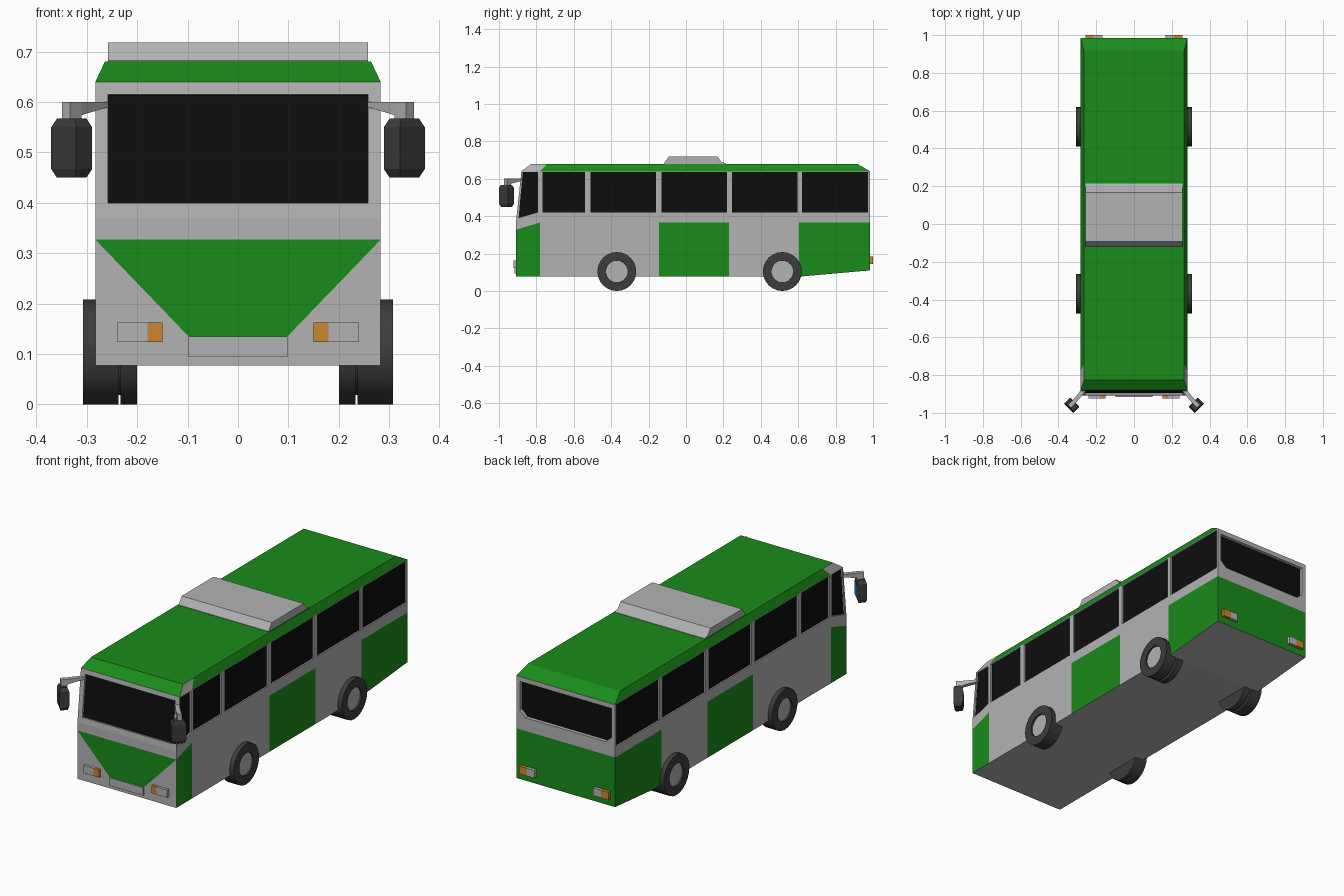
import bpy, bmesh, math
from mathutils import Vector as V

if "Cube" in bpy.data.objects:
    bpy.data.objects.remove(bpy.data.objects["Cube"])


def mat(name, rgb):
    m = bpy.data.materials.new(name)
    m.diffuse_color = (*rgb, 1)
    m.use_nodes = True
    m.node_tree.nodes["Principled BSDF"].inputs["Base Color"].default_value = m.diffuse_color
    return m


GREEN = mat("green", (0.01, 0.26, 0.01))
BLACK = mat("black", (0.004, 0.004, 0.004))
DARK = mat("dark", (0.045, 0.045, 0.045))
GREY = mat("grey", (0.45, 0.45, 0.45))
ORANGE = mat("orange", (0.6, 0.24, 0.03))
BLUE = mat("blue", (0.02, 0.2, 0.5))


def make(name, bm, *mats):
    bmesh.ops.recalc_face_normals(bm, faces=bm.faces)
    me = bpy.data.meshes.new(name)
    bm.to_mesh(me)
    bm.free()
    for m in mats:
        me.materials.append(m)
    ob = bpy.data.objects.new(name, me)
    bpy.context.collection.objects.link(ob)
    return ob


def loft(bm, rings):
    """Closed tube through rings of equal length, capped at both ends."""
    rs = [[bm.verts.new(p) for p in r] for r in rings]
    for a, b in zip(rs, rs[1:]):
        for i in range(len(a)):
            j = (i + 1) % len(a)
            bm.faces.new((a[i], a[j], b[j], b[i]))
    bm.faces.new(rs[0])
    bm.faces.new(rs[-1])


def prism(bm, pts, n, a, b):
    loft(bm, [[V(p) + V(n) * a for p in pts], [V(p) + V(n) * b for p in pts]])


def box(name, x0, x1, y0, y1, z0, z1, m):
    bm = bmesh.new()
    prism(bm, [(x0, y0, z0), (x1, y0, z0), (x1, y0, z1), (x0, y0, z1)], (0, 1, 0), 0, y1 - y0)
    return make(name, bm, m)


W, FY, RY = 0.283, -0.909, 0.984

# Body shell: side profile extruded across, roof drawn in to a chamfer
bm = bmesh.new()
profile = [(FY, .077), (FY, .37), (-.88, .64), (RY, .64), (RY, .11), (.61, .077)]
prism(bm, [(-W, y, z) for y, z in profile], (1, 0, 0), 0, 2 * W)
bmesh.ops.recalc_face_normals(bm, faces=bm.faces)
top = [f for f in bm.faces if f.normal.z > .9]
roof = bmesh.ops.extrude_discrete_faces(bm, faces=top)["faces"][0]
for v in roof.verts:
    v.co = (math.copysign(.264, v.co.x), -.825 if v.co.y < 0 else .915, .68)
bm.normal_update()


def cut(co, no, keep):
    """Slice only the faces for which keep(normal, centre) holds."""
    bm.normal_update()
    fs = [f for f in bm.faces if keep(f.normal, f.calc_center_bounds())]
    geom = {g for f in fs for g in (*f.verts, *f.edges)}
    bmesh.ops.bisect_plane(bm, geom=list(geom) + fs, dist=1e-4, plane_co=co, plane_no=V(no).normalized())


def side(n, c):
    return abs(n.x) > .95


def nose(n, c):
    return n.y < -.95 and c.z < .37


# Paint lines on the sides, tail, nose and roof edge
for y in (-.78, -.145, .23, .605):
    cut((0, y, 0), (0, 1, 0), side)
cut((0, 0, .367), (0, 0, 1), lambda n, c: (side(n, c) and c.y > -.78) or n.y > .95)
cut((0, FY, .327), (0, -.04, .129), lambda n, c: side(n, c) and c.y < -.78)
cut((0, 0, .327), (0, 0, 1), nose)
cut((0, 0, .135), (0, 0, 1), lambda n, c: nose(n, c) and c.z < .327)
for s in (1, -1):
    cut((s * .098, 0, .135), (s * .192, 0, -.185), lambda n, c: nose(n, c) and .135 < c.z < .327)
cut((0, -.78, .64), (0, 1, -1), lambda n, c: c.z > .65 and abs(n.x) > .5)

bm.normal_update()
for f in bm.faces:
    n, c = f.normal, f.calc_center_bounds()
    if c.z > .645:
        green = abs(n.x) < .5 or c.y > -.7
    elif side(n, c):
        green = c.z < .3 and (c.y < -.78 or -.145 < c.y < .23 or c.y > .605)
    elif nose(n, c):
        green = abs(c.x) < .05 and .135 < c.z < .327
    else:
        green = n.y > .95 and c.z < .3
    f.material_index = int(green)
body = make("body", bm, GREY, GREEN)

# Window openings: (name, outline, outward direction, depth)
windows = []


def slope(z):
    return FY + .029 * (z - .37) / .27


windows.append(("windshield", [(x, slope(z), z) for x, z in
               ((-.258, .4), (.258, .4), (.258, .615), (-.258, .615))],
               V((0, -.27, .029)).normalized(), .012))
windows.append(("rear_window", [(x, RY, z) for x, z in
               ((-.262, .615), (.262, .615), (.262, .465), (.23, .435), (-.23, .435), (-.262, .465))],
               (0, 1, 0), .02))
bays = [(-.768, -.54), (-.51, -.16), (-.13, .218), (.245, .595), (.62, .972)]
outlines = [[(-.895, .39), (-.79, .42), (-.79, .635), (-.873, .635)]]
outlines += [[(a, .42), (b, .42), (b, .636), (a, .636)] for a, b in bays]
for s in (1, -1):
    for o in outlines:
        windows.append(("side_window", [(s * W, y, z) for y, z in o], (s, 0, 0), .01))

cutter_bm = bmesh.new()
for name, pts, n, d in windows:
    prism(cutter_bm, pts, n, .02, -d)
    pane = bmesh.new()
    prism(pane, pts, n, -d + .002, -d - .003)
    make(name, pane, BLACK)
cutter = make("window_cutter", cutter_bm)
mod = body.modifiers.new("openings", 'BOOLEAN')
mod.operation, mod.solver, mod.object = 'DIFFERENCE', 'EXACT', cutter
bpy.context.view_layer.objects.active = body
bpy.ops.object.modifier_apply(modifier=mod.name)
bpy.data.objects.remove(cutter)

# Roof unit
bm = bmesh.new()
prism(bm, [(-.258, y, z) for y, z in
      ((-.118, .675), (-.118, .682), (-.092, .718), (.168, .718), (.19, .69), (.215, .682), (.215, .675))],
      (1, 0, 0), 0, .516)
make("roof_unit", bm, GREY)

# Front plate holder and lamps
box("front_plate", -.098, .098, -.916, -.9, .094, .135, GREY)
for s in (1, -1):
    box("headlight", s * .18, s * .24, -.923, -.9, .124, .163, GREY)
    box("front_indicator", s * .15, s * .18, -.923, -.9, .124, .163, ORANGE)
    box("tail_light", s * .168, s * .212, .97, 1.0, .145, .185, GREY)
    box("rear_indicator", s * .212, s * .256, .97, 1.0, .145, .185, ORANGE)


def lathe(name, prof, s, y, m):
    """Turn an (x, radius) profile about the axle at y."""
    b = bmesh.new()
    N = 24
    loft(b, [[(s * x, y + r * math.cos(2 * math.pi * i / N), .104 + r * math.sin(2 * math.pi * i / N))
              for i in range(N)] for x, r in prof])
    ob = make(name, b, m)
    bpy.ops.object.select_all(action='DESELECT')
    ob.select_set(True)
    bpy.context.view_layer.objects.active = ob
    bpy.ops.object.shade_smooth_by_angle(angle=math.radians(30))


# Wheels: single in front, double at the rear
for s in (1, -1):
    for y, twin in ((-.37, False), (.515, True)):
        inner = [(.2, .104), (.233, .104), (.233, .085), (.245, .085)] if twin else []
        lathe("tyre", inner + [(.245 if twin else .237, .104), (.307, .104), (.307, .058), (.293, .058)],
              s, y, DARK)
        lathe("hub", [(.28, .0575), (.299, .0575)], s, y, GREY)

# Door mirrors on angled arms
for s in (1, -1):
    out, across = V((s * .707, -.707, 0)), V((s * .707, .707, 0))
    c = V((s * .33, -.96, 0))

    def ring(z, k):
        return [c + across * (u * .035 * k) + out * (v * .0225 * k) + V((0, 0, z))
                for u, v in ((-1, -1), (1, -1), (1, 1), (-1, 1))]

    bm = bmesh.new()
    loft(bm, [ring(.45, .72), ring(.467, 1), ring(.55, 1), ring(.567, .72)])
    make("mirror_housing", bm, DARK)

    bm = bmesh.new()
    prism(bm, [c + across * u + V((0, 0, z)) for u, z in
          ((-.03, .472), (.03, .472), (.03, .545), (-.03, .545))], out, -.0245, -.02)
    make("mirror_glass", bm, BLUE)

    bm = bmesh.new()
    loft(bm, [[V((s * x, y, 0)) + across * (u * .011) + V((0, 0, z)) for u, z in
               ((-1, z0), (1, z0), (1, .6), (-1, .6))]
              for x, y, z0 in ((.265, -.878, .59), (.318, -.942, .574), (.319, -.943, .562), (.341, -.965, .562))])
    make("mirror_arm", bm, GREY)
